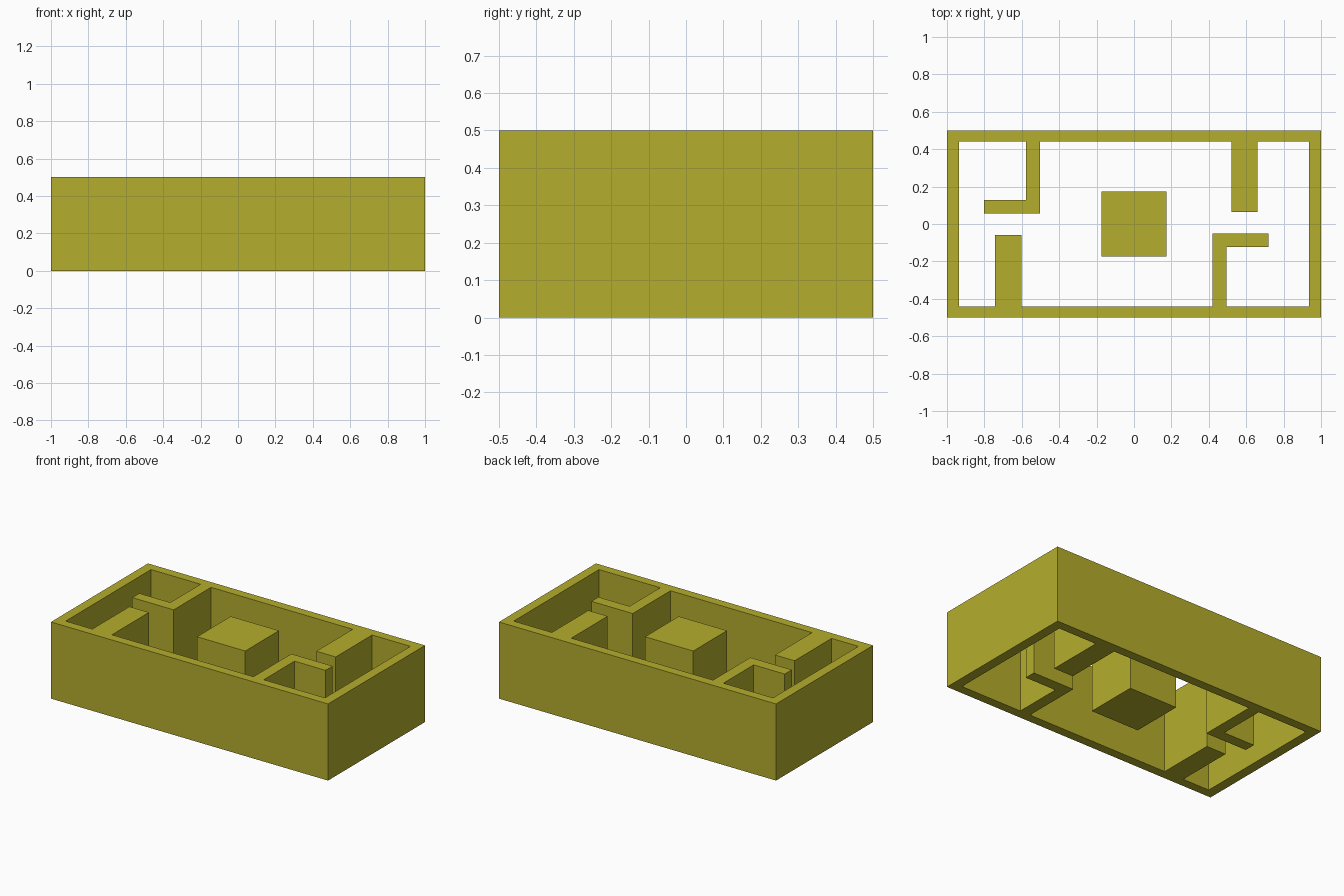
import bpy, bmesh

if "Cube" in bpy.data.objects:
    bpy.data.objects.remove(bpy.data.objects["Cube"])

HEIGHT = 0.5

olive = bpy.data.materials.new("olive_yellow")
olive.diffuse_color = (0.46, 0.42, 0.026, 1.0)
olive.use_nodes = True
olive.node_tree.nodes["Principled BSDF"].inputs["Base Color"].default_value = olive.diffuse_color


def extrude_outlines(name, outlines):
    """Fill closed outlines (inner ones become holes) and raise them to HEIGHT."""
    curve = bpy.data.curves.new(name + "_profile", 'CURVE')
    curve.dimensions = '2D'
    curve.fill_mode = 'BOTH'
    curve.extrude = HEIGHT / 2
    for pts in outlines:
        s = curve.splines.new('POLY')
        s.points.add(len(pts) - 1)
        for p, (x, y) in zip(s.points, pts):
            p.co = (x, y, 0, 1)
        s.use_cyclic_u = True
    tmp = bpy.data.objects.new(name + "_profile", curve)
    mesh = bpy.data.meshes.new_from_object(tmp)
    bpy.data.objects.remove(tmp)

    bm = bmesh.new()
    bm.from_mesh(mesh)
    bmesh.ops.remove_doubles(bm, verts=bm.verts, dist=1e-4)
    bmesh.ops.recalc_face_normals(bm, faces=bm.faces)
    bmesh.ops.translate(bm, verts=bm.verts, vec=(0, 0, HEIGHT / 2))
    for f in bm.faces:
        f.smooth = False
    bm.to_mesh(mesh)
    bm.free()
    mesh.name = name
    mesh.materials.clear()
    mesh.materials.append(olive)
    obj = bpy.data.objects.new(name, mesh)
    bpy.context.collection.objects.link(obj)
    return obj


def rect(x, y):
    return [(-x, -y), (x, -y), (x, y), (-x, y)]


# Outer walls with the straight and hooked partitions, open above and below
IX, IY = 0.936, 0.44
inner = [
    (-IX, -IY),
    # front left straight partition
    (-0.743, -IY), (-0.743, -0.058), (-0.602, -0.058), (-0.602, -IY),
    # front right hooked partition
    (0.42, -IY), (0.42, -0.05), (0.718, -0.05), (0.718, -0.123),
    (0.494, -0.123), (0.494, -IY),
    (IX, -IY), (IX, IY),
    # back right straight partition
    (0.66, IY), (0.66, 0.065), (0.52, 0.065), (0.52, IY),
    # back left hooked partition
    (-0.503, IY), (-0.503, 0.055), (-0.802, 0.055), (-0.802, 0.128),
    (-0.578, 0.128), (-0.578, IY),
    (-IX, IY),
]
extrude_outlines("walls", [rect(1.0, 0.5), inner])

# Free-standing block in the middle
extrude_outlines("centre_block", [rect(0.174, 0.174)])
